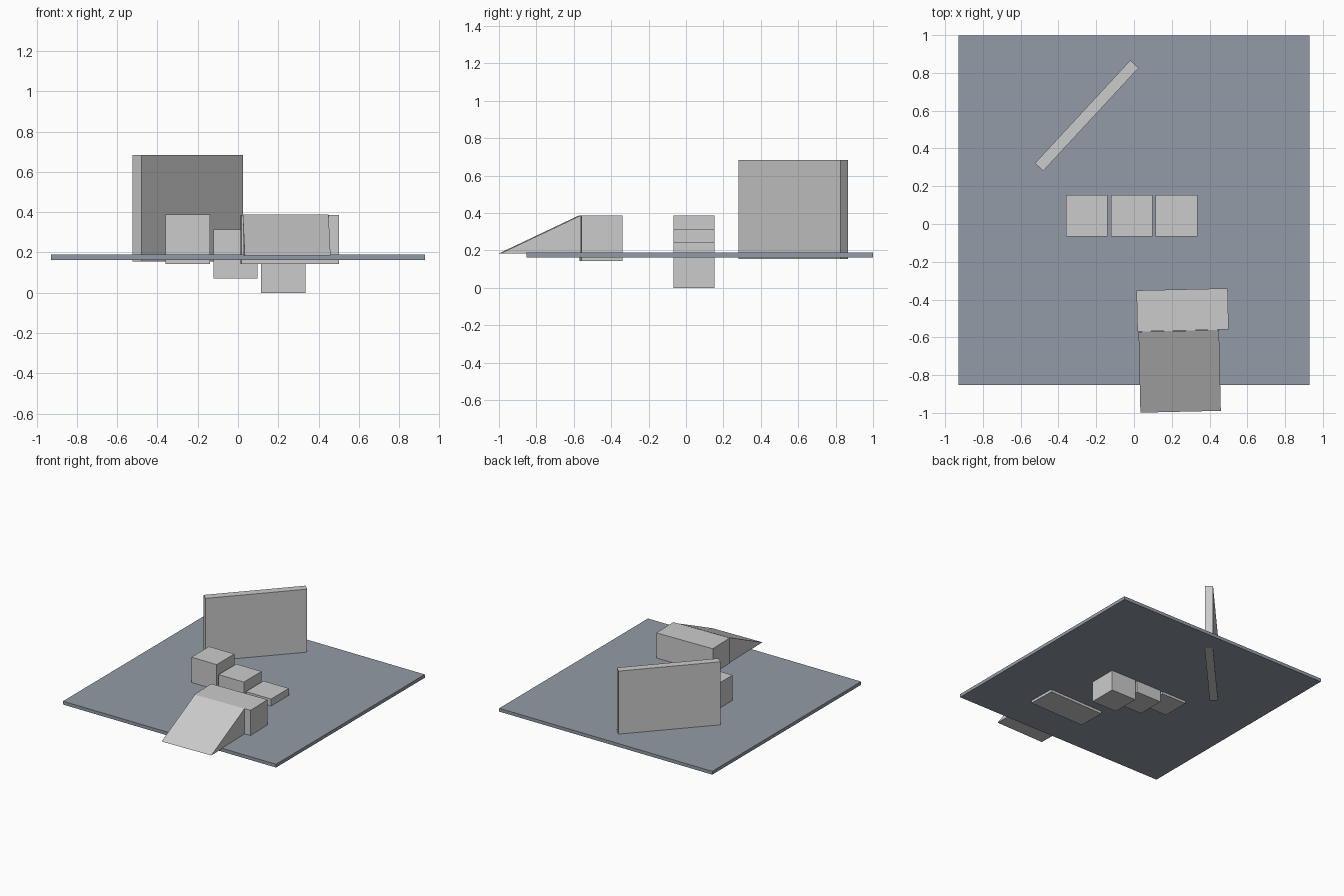
import bpy, bmesh
from math import radians
from mathutils import Matrix

if "Cube" in bpy.data.objects:
    bpy.data.objects.remove(bpy.data.objects["Cube"])


def block(name, center, size, angle=0.0):
    """Box given by centre, size and turn about z (degrees)."""
    bm = bmesh.new()
    bmesh.ops.create_cube(bm, size=1.0, matrix=Matrix.Diagonal((*size, 1.0)))
    return finish(name, bm, center, angle)


def wedge(name, center, width, profile, angle=0.0):
    """Side profile of (y, z) points extruded along x."""
    bm = bmesh.new()
    face = bm.faces.new([bm.verts.new((-width / 2, y, z)) for y, z in profile])
    ext = bmesh.ops.extrude_face_region(bm, geom=[face])
    verts = [g for g in ext["geom"] if isinstance(g, bmesh.types.BMVert)]
    bmesh.ops.translate(bm, verts=verts, vec=(width, 0, 0))
    bmesh.ops.recalc_face_normals(bm, faces=bm.faces)
    return finish(name, bm, center, angle)


def finish(name, bm, center, angle):
    mesh = bpy.data.meshes.new(name)
    bm.to_mesh(mesh)
    bm.free()
    obj = bpy.data.objects.new(name, mesh)
    obj.location = center
    obj.rotation_euler.z = radians(angle)
    bpy.context.collection.objects.link(obj)
    return obj


# Floor slab
floor = block("floor", (0, 0.073, 0.176), (1.856, 1.851, 0.026))
slate = bpy.data.materials.new("slate")
slate.diffuse_color = (0.29, 0.33, 0.38, 1)
slate.use_nodes = True
slate.node_tree.nodes["Principled BSDF"].inputs["Base Color"].default_value = slate.diffuse_color
floor.data.materials.append(slate)

# Angled wall
block("wall", (-0.25, 0.574, 0.42), (0.743, 0.06, 0.53), 47.2)

# Three steps of equal blocks, each sunk deeper through the floor
for i, bottom in enumerate((0.144, 0.07, 0.0)):
    block(f"step_{i + 1}", (-0.249 + i * 0.237, 0.043, bottom + 0.122),
          (0.22, 0.22, 0.244))

# Platform with the ramp leading up to it
block("platform", (0.257, -0.455, 0.265), (0.483, 0.218, 0.244), 1.3)
wedge("ramp", (0.237, -0.566, 0), 0.426,
      [(0, 0.185), (-0.428, 0.185), (0, 0.388)], 1.3)
